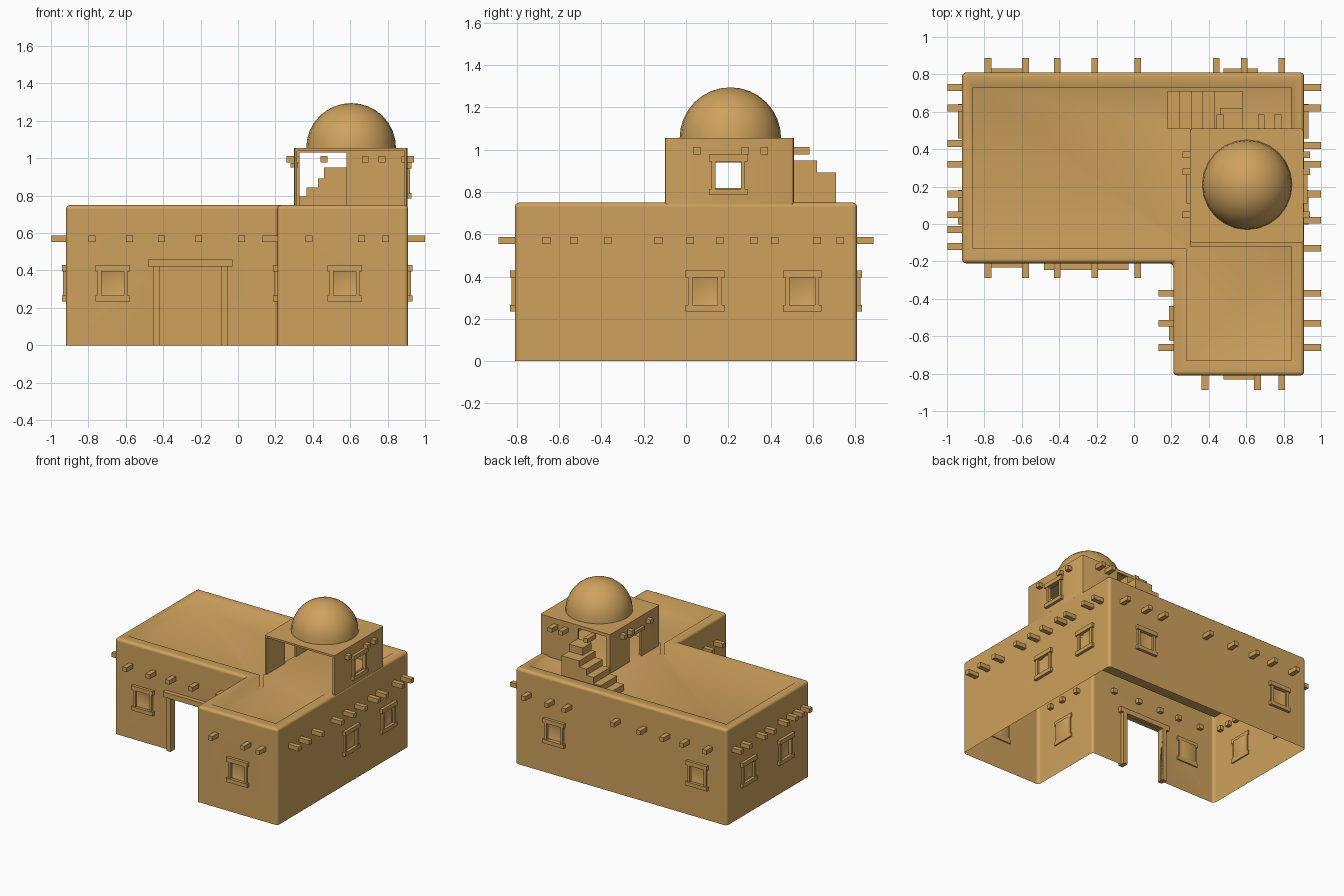
import bpy, bmesh
from math import radians
from mathutils import Matrix, Vector

if "Cube" in bpy.data.objects:
    bpy.data.objects.remove(bpy.data.objects["Cube"])

clay = bpy.data.materials.new("sand_clay")
clay.use_nodes = True
clay.diffuse_color = (0.62, 0.36, 0.11, 1)
clay.node_tree.nodes["Principled BSDF"].inputs["Base Color"].default_value = clay.diffuse_color


def finish(name, bm, smooth=False):
    bmesh.ops.recalc_face_normals(bm, faces=bm.faces[:])
    mesh = bpy.data.meshes.new(name)
    bm.to_mesh(mesh)
    bm.free()
    ob = bpy.data.objects.new(name, mesh)
    bpy.context.collection.objects.link(ob)
    mesh.materials.append(clay)
    if smooth:
        shade(ob)
    return ob


def shade(ob):
    bpy.ops.object.select_all(action='DESELECT')
    ob.select_set(True)
    bpy.context.view_layer.objects.active = ob
    bpy.ops.object.shade_smooth_by_angle(angle=radians(40))


def box(bm, x, y, z, frame=Matrix()):
    """Add a box given its (min, max) ranges in a local frame."""
    size = Matrix.Diagonal((x[1] - x[0], y[1] - y[0], z[1] - z[0], 1))
    mid = Vector((sum(x) / 2, sum(y) / 2, sum(z) / 2))
    bmesh.ops.create_cube(bm, size=1, matrix=frame @ Matrix.Translation(mid) @ size)


def prism(bm, outline, z0, z1):
    base = bm.faces.new([bm.verts.new((x, y, z0)) for x, y in outline])
    ext = bmesh.ops.extrude_face_region(bm, geom=[base], use_keep_orig=True)
    top = [v for v in ext["geom"] if isinstance(v, bmesh.types.BMVert)]
    bmesh.ops.translate(bm, verts=top, vec=(0, 0, z1 - z0))


def on_wall(side, along, plane, z):
    """Frame on a wall: local x runs along it, local -y points outward."""
    angle = {"front": 0, "right": 90, "back": 180, "left": -90}[side]
    spot = (along, plane, z) if side in ("front", "back") else (plane, along, z)
    return Matrix.Translation(spot) @ Matrix.Rotation(radians(angle), 4, 'Z')


def carve(ob, cutters):
    """Subtract each cutter mesh, then bake the result."""
    for i, bm in enumerate(cutters):
        cutter = finish(f"{ob.name}_cutter_{i}", bm)
        cutter.hide_render = True
        mod = ob.modifiers.new("cut", 'BOOLEAN')
        mod.operation, mod.solver, mod.object = 'DIFFERENCE', 'EXACT', cutter
        bpy.context.view_layer.objects.active = ob
        bpy.ops.object.modifier_apply(modifier=mod.name)
        bpy.data.objects.remove(cutter)


W, E, N, S = -0.92, 0.91, 0.81, -0.81   # outer wall planes
MAIN_S, WING_W = -0.21, 0.21            # inner corner of the L
TOP, DECK = 0.75, 0.65

# L-shaped house body with soft plastered edges
bm = bmesh.new()
prism(bm, [(W, MAIN_S), (WING_W, MAIN_S), (WING_W, S), (E, S), (E, N), (W, N)], 0, TOP)
soft = [e for e in bm.edges if max(v.co.z for v in e.verts) > 0.1]
bmesh.ops.bevel(bm, geom=soft, offset=0.022, segments=3, profile=0.5, affect='EDGES')
house = finish("house_walls", bm)

# Sunken roof decks, doorway and window recesses
main_pit, wing_pit, door_cut, recess = (bmesh.new() for _ in range(4))
prism(main_pit, [(-0.86, -0.13), (0.30, -0.13), (0.30, 0.51), (0.84, 0.51),
                 (0.84, 0.73), (-0.86, 0.73)], DECK, 1)
box(wing_pit, (0.28, 0.84), (-0.73, -0.12), (DECK, 1))
box(door_cut, (-0.42, -0.09), (-0.4, -0.18), (-0.1, 0.42))
windows = [on_wall("front", -0.67, MAIN_S, 0.33), on_wall("front", 0.57, S, 0.33),
           on_wall("left", -0.53, WING_W, 0.33)]
for along in (-0.67, 0.57):
    windows.append(on_wall("back", along, N, 0.33))
for along in (0.09, 0.55):
    windows += [on_wall("left", along, W, 0.33), on_wall("right", along, E, 0.33)]
for frame in windows:
    box(recess, (-0.06, 0.06), (-0.1, 0.025), (-0.065, 0.065), frame)
carve(house, [main_pit, wing_pit, door_cut, recess])

# Open the underside and the doorway
bm = bmesh.new()
bm.from_mesh(house.data)
gone = []
for f in bm.faces:
    c = f.calc_center_median()
    under = c.z < 0.002 and abs(f.normal.z) > 0.9
    door = abs(c.y + 0.18) < 0.002 and abs(f.normal.y) > 0.9 and -0.42 < c.x < -0.09 and c.z < 0.42
    if under or door:
        gone.append(f)
bmesh.ops.delete(bm, geom=gone, context='FACES')
bm.to_mesh(house.data)
bm.free()
shade(house)
house.modifiers.new("even_shading", 'WEIGHTED_NORMAL')


# Window surrounds: lintel, sill and two jambs
def surround(bm, frame):
    box(bm, (-0.092, 0.092), (-0.022, 0.01), (0.065, 0.098), frame)
    box(bm, (-0.092, 0.092), (-0.022, 0.01), (-0.095, -0.065), frame)
    for s in (-1, 1):
        box(bm, sorted((s * 0.06, s * 0.08)), (-0.015, 0.01), (-0.065, 0.065), frame)


bm = bmesh.new()
for frame in windows:
    surround(bm, frame)
finish("window_surrounds", bm)

# Door frame
bm = bmesh.new()
for x in ((-0.455, -0.42), (-0.09, -0.055)):
    box(bm, x, (-0.235, -0.18), (0, 0.42))
box(bm, (-0.48, -0.03), (-0.245, -0.18), (0.42, 0.46))
finish("door_frame", bm)

# Roof beam ends along every wall
rows = [("front", MAIN_S, (-0.78, -0.58, -0.41, -0.21, 0.02)),
        ("front", S, (0.38, 0.66, 0.79)),
        ("left", WING_W, (-0.66, -0.53, -0.37)),
        ("back", N, (-0.78, -0.58, -0.41, -0.21, 0.02, 0.44, 0.59, 0.79)),
        ("left", W, (-0.12, -0.03, 0.05, 0.16, 0.32, 0.43, 0.62, 0.73)),
        ("right", E, (-0.66, -0.53, -0.37, -0.13, 0.02, 0.16, 0.32, 0.42, 0.62, 0.73))]


def beam(bm, frame, reach):
    box(bm, (-0.018, 0.018), (-reach, 0.03), (-0.017, 0.017), frame)


bm = bmesh.new()
for side, plane, spots in rows:
    for along in spots:
        beam(bm, on_wall(side, along, plane, 0.57), 0.09 if side == "right" else 0.078)
finish("roof_beams", bm)

# Tower room: open front, side window, side door and gap above the stairs
bm = bmesh.new()
box(bm, (0.30, 0.905), (-0.10, 0.51), (0.74, 1.055))
bmesh.ops.bevel(bm, geom=[e for e in bm.edges if abs(e.verts[0].co.z - e.verts[1].co.z) > 0.1],
                offset=0.012, segments=2, profile=0.5, affect='EDGES')
tower = finish("tower_room", bm)
hollow, window_cut, door_cut, gap = (bmesh.new() for _ in range(4))
box(hollow, (0.315, 0.89), (-0.3, 0.495), (0.5, 1.04))
box(window_cut, (0.8, 1), (0.14, 0.26), (0.82, 0.94))
box(door_cut, (0.2, 0.4), (0.13, 0.27), (0.7, 0.95))
box(gap, (0.33, 0.58), (0.4, 0.6), (0.7, 1.03))
carve(tower, [hollow, window_cut, door_cut, gap])
shade(tower)

# Tower trim: window surround, door lintel and beams
bm = bmesh.new()
surround(bm, on_wall("right", 0.20, 0.905, 0.88))
box(bm, (0.28, 0.32), (0.11, 0.29), (0.95, 0.975))
for along in (0.05, 0.28, 0.37):
    beam(bm, on_wall("right", along, 0.905, 0.995), 0.035)
    beam(bm, on_wall("left", along, 0.30, 0.995), 0.04)
for along in (0.46, 0.68, 0.77):
    beam(bm, on_wall("back", along, 0.51, 0.995), 0.075)
finish("tower_trim", bm)

# Dome
bm = bmesh.new()
bmesh.ops.create_uvsphere(bm, u_segments=24, v_segments=16, radius=0.24,
                          matrix=Matrix.Translation((0.605, 0.21, 1.055)))
bmesh.ops.delete(bm, geom=[v for v in bm.verts if v.co.z < 1.05], context='VERTS')
finish("dome", bm, smooth=True)

# Stairs rising beside the tower, with a narrow upper landing
bm = bmesh.new()
for i in range(5):
    x = 0.18 + 0.062 * i
    box(bm, (x, 0.58), (0.51, 0.71), (DECK, 0.70 + 0.048 * i))
box(bm, (0.46, 0.58), (0.51, 0.62), (DECK, 0.95))
finish("stairs", bm)
